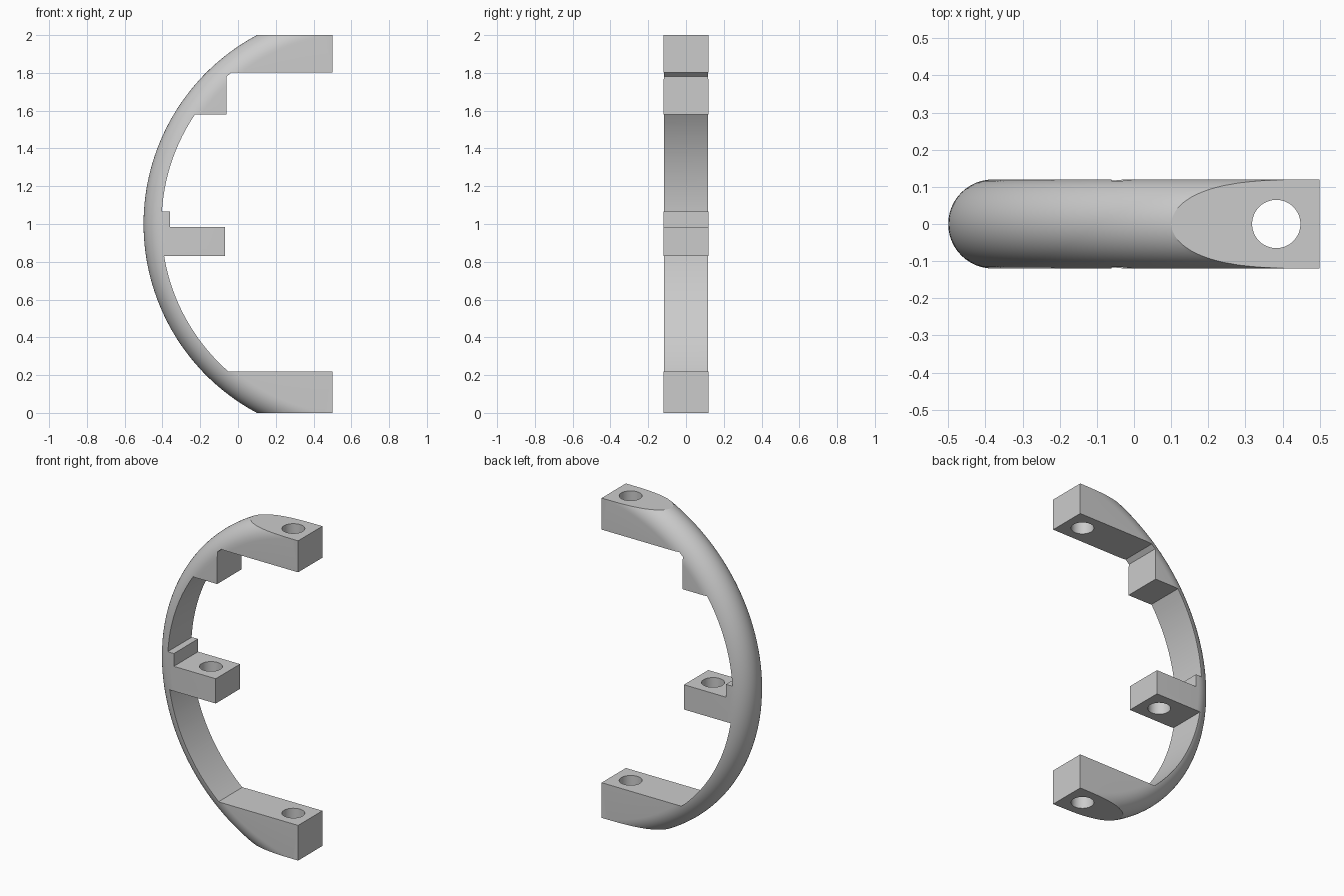
import bpy, bmesh, math
from mathutils import Vector, Matrix

cube = bpy.data.objects.get("Cube")
if cube:
    bpy.data.objects.remove(cube, do_unlink=True)

CX, CZ = 0.633, 1.0          # centre of the arc
R_OUT, R_IN = 1.133, 1.038   # outer and inner arc radii
HALF = 0.12                  # half thickness, also the rounding radius


def new_object(name, bm):
    bmesh.ops.recalc_face_normals(bm, faces=bm.faces)
    mesh = bpy.data.meshes.new(name)
    bm.to_mesh(mesh)
    bm.free()
    ob = bpy.data.objects.new(name, mesh)
    bpy.context.collection.objects.link(ob)
    return ob


def inner_arc(z0, z1, n=32):
    zs = [z0 + (z1 - z0) * i / n for i in range(n + 1)]
    return [(CX - math.sqrt(R_IN ** 2 - (z - CZ) ** 2), z) for z in zs]


def prism(name, outline, half):
    bm = bmesh.new()
    face = bm.faces.new([bm.verts.new((x, -half, z)) for x, z in outline])
    ext = bmesh.ops.extrude_face_region(bm, geom=[face])["geom"]
    verts = [v for v in ext if isinstance(v, bmesh.types.BMVert)]
    bmesh.ops.translate(bm, verts=verts, vec=(0, 2 * half, 0))
    return new_object(name, bm)


def ring(name, steps=24, segments=256):
    # Flat-sided disc with a half-round rim, turned about the y axis
    rim = [(R_OUT - HALF + HALF * math.cos(a), HALF * math.sin(a))
           for a in (math.pi * (i / steps - 0.5) for i in range(steps + 1))]
    section = [(0.4, -HALF)] + rim + [(0.4, HALF)]
    bm = bmesh.new()
    loops = []
    for s in range(segments):
        t = 2 * math.pi * s / segments
        loops.append([bm.verts.new((CX - r * math.cos(t), y, CZ + r * math.sin(t)))
                      for r, y in section])
    n = len(section)
    for s in range(segments):
        a, b = loops[s], loops[(s + 1) % segments]
        for i in range(n):
            j = (i + 1) % n
            bm.faces.new((a[i], a[j], b[j], b[i]))
    return new_object(name, bm)


def cylinder(name, x, z, radius, depth):
    bm = bmesh.new()
    bmesh.ops.create_cone(bm, cap_ends=True, segments=64, radius1=radius,
                          radius2=radius, depth=depth,
                          matrix=Matrix.Translation(Vector((x, 0, z))))
    return new_object(name, bm)


def boolean(ob, tool, operation):
    mod = ob.modifiers.new("cut", "BOOLEAN")
    mod.operation, mod.object, mod.solver = operation, tool, "EXACT"
    bpy.context.view_layer.objects.active = ob
    bpy.ops.object.modifier_apply(modifier=mod.name)
    bpy.data.objects.remove(tool, do_unlink=True)


# Side outline: lower lug, middle lug with step, upper stop, upper lug
outline = [(0.5, 2), (-0.6, 2), (-0.6, 0), (0.5, 0), (0.5, 0.22)]
outline += inner_arc(0.22, 0.83)
outline += [(-0.07, 0.83), (-0.07, 0.985), (-0.36, 0.985), (-0.36, 1.065)]
outline += inner_arc(1.065, 1.58)
outline += [(-0.06, 1.58), (-0.06, 1.78), (-0.035, 1.803), (0.5, 1.803)]
bracket = prism("curved_bracket", outline, 0.2)

# Round the outside of the arc
boolean(bracket, ring("rounded_ring"), "INTERSECT")

# Screw holes through the three lugs
for x, z in ((0.383, 1.9), (-0.187, 0.91), (0.383, 0.11)):
    boolean(bracket, cylinder("hole_cutter", x, z, 0.065, 0.4), "DIFFERENCE")

# Material
grey = bpy.data.materials.new("light_grey")
grey.use_nodes = True
colour = (0.6, 0.6, 0.6, 1)
grey.diffuse_color = colour
grey.node_tree.nodes["Principled BSDF"].inputs["Base Color"].default_value = colour
bracket.data.materials.clear()
bracket.data.materials.append(grey)

# Smooth curves, sharp corners
bpy.ops.object.select_all(action="DESELECT")
bracket.select_set(True)
bpy.context.view_layer.objects.active = bracket
bpy.ops.object.shade_smooth_by_angle(angle=math.radians(25))
